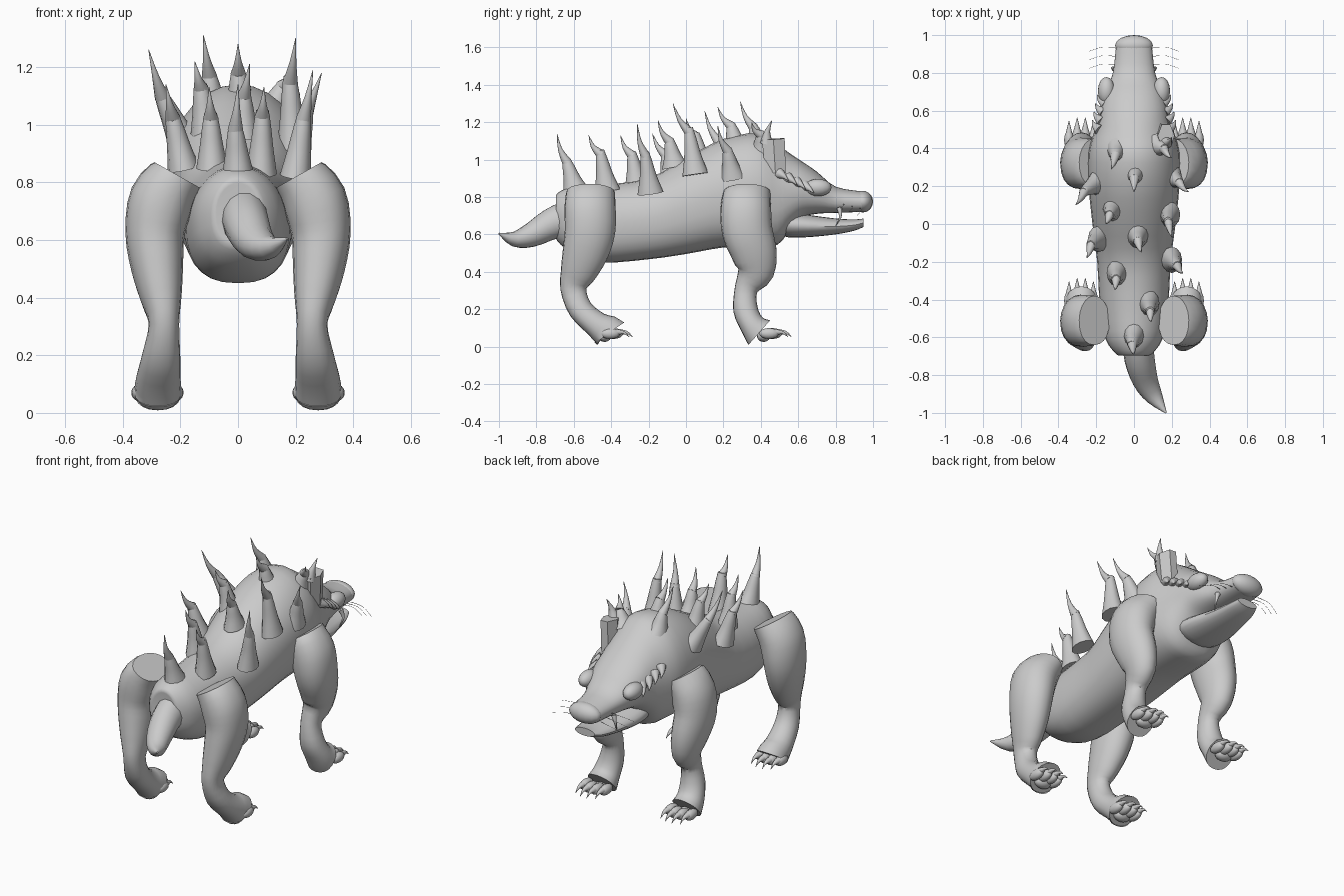
import bpy, bmesh, math
from mathutils import Vector

if "Cube" in bpy.data.objects:
    bpy.data.objects.remove(bpy.data.objects["Cube"], do_unlink=True)

skin = bpy.data.materials.new("grey_hide")
skin.use_nodes = True
GREY = (0.6, 0.6, 0.6, 1)
skin.diffuse_color = GREY
skin.node_tree.nodes["Principled BSDF"].inputs["Base Color"].default_value = GREY


def finish(name, bm, angle=40):
    bmesh.ops.recalc_face_normals(bm, faces=bm.faces)
    mesh = bpy.data.meshes.new(name)
    bm.to_mesh(mesh)
    bm.free()
    mesh.materials.append(skin)
    obj = bpy.data.objects.new(name, mesh)
    bpy.context.collection.objects.link(obj)
    bpy.ops.object.select_all(action="DESELECT")
    obj.select_set(True)
    bpy.context.view_layer.objects.active = obj
    bpy.ops.object.shade_smooth_by_angle(angle=math.radians(angle))
    return obj


def smooth_path(keys, steps):
    """Catmull-Rom through rows of numbers (position plus radii)."""
    out = []
    for i in range(len(keys) - 1):
        rows = [keys[max(i - 1, 0)], keys[i], keys[i + 1], keys[min(i + 2, len(keys) - 1)]]
        for s in range(steps):
            t = s / steps
            out.append([b + (c - a) * t / 2 + (2 * a - 5 * b + 4 * c - d) * t * t / 2
                        + (3 * b - a - 3 * c + d) * t ** 3 / 2 for a, b, c, d in zip(*rows)])
    return out + [list(keys[-1])]


def loft(name, keys, sides=16, steps=3, normal=None, first=None, last=None, belly=1):
    """Skin oval rings (x, y, z, width, depth) along a path; belly < 1 squares the underside."""
    rows = smooth_path(keys, steps)
    bm = bmesh.new()
    rings = []
    for i, row in enumerate(rows):
        centre = Vector(row[:3])
        n = normal or (Vector(rows[min(i + 1, len(rows) - 1)][:3]) - Vector(rows[max(i - 1, 0)][:3]))
        if i == 0 and first:
            n = first
        if i == len(rows) - 1 and last:
            n = last
        n = Vector(n).normalized()
        side = Vector((1, 0, 0)) if abs(n.x) < 0.9 else Vector((0, 1, 0))
        u = (side - n * side.dot(n)).normalized()
        v = n.cross(u)
        ring = []
        for k in range(sides):
            a = math.tau * k / sides
            c, s = math.cos(a), math.sin(a)
            if s > 0:
                c, s = math.copysign(abs(c) ** belly, c), s ** belly
            ring.append(bm.verts.new(centre + u * row[3] * c + v * row[4] * s))
        rings.append(ring)
    for low, high in zip(rings, rings[1:]):
        for k in range(sides):
            j = (k + 1) % sides
            bm.faces.new((low[k], low[j], high[j], high[k]))
    bm.faces.new(rings[0][::-1])
    bm.faces.new(rings[-1])
    return finish(name, bm)


def ball(name, centre, radii):
    bm = bmesh.new()
    bmesh.ops.create_uvsphere(bm, u_segments=16, v_segments=10, radius=1)
    bmesh.ops.scale(bm, vec=radii, verts=bm.verts)
    bmesh.ops.translate(bm, vec=centre, verts=bm.verts)
    return finish(name, bm)


def claw(name, root, tip, radius, bend=(0, 0, 0), sides=10):
    """Curved pointed horn, used for claws, fangs and spines."""
    a, b = Vector(root), Vector(tip)
    mid = a.lerp(b, 0.5) + Vector(bend)
    return loft(name, [(*a, radius, radius), (*mid, radius * 0.45, radius * 0.45),
                       (*b, 0.001, 0.001)], sides)


# Torso, neck and upper muzzle: y, underside, top, half width
TORSO = [(-.695, .6, .79, .07), (-.688, .565, .82, .095), (-.61, .5, .855, .15),
         (-.45, .45, .865, .18), (-.2, .467, .90, .195), (0, .495, 1.01, .22),
         (.2, .53, 1.11, .24), (.38, .535, 1.14, .24), (.49, .545, 1.08, .21),
         (.56, .63, 1.03, .19), (.62, .69, .99, .175), (.7, .71, .935, .15),
         (.8, .715, .855, .112), (.94, .72, .83, .095)]
loft("torso_and_head", [(0, y, (lo + hi) / 2, w, (hi - lo) / 2) for y, lo, hi, w in TORSO],
     sides=28, normal=(0, 1, 0), belly=.8)
JAW = [(.5, .61, .73, .1), (.54, .585, .725, .135), (.65, .585, .705, .135),
       (.8, .6, .685, .105), (.9, .62, .68, .085), (.95, .64, .685, .065)]
loft("lower_jaw", [(0, y, (lo + hi) / 2, w, (hi - lo) / 2) for y, lo, hi, w in JAW],
     sides=20, normal=(0, 1, 0))
ball("nose", (0, .945, .775), (.1, .055, .058))

# Tail sweeping to one side
loft("tail", [(.02, -.62, .69, .08, .1), (.03, -.72, .655, .08, .085), (.06, -.83, .595, .068, .065),
              (.11, -.92, .575, .045, .04), (.17, -1, .605, .004, .004)], sides=14)

# Legs with slanted shoulder cuts, paws, toes and claws
HIND = [(.21, -.51, .825, .092, .13), (.265, -.513, .74, .112, .137), (.288, -.513, .62, .103, .135),
        (.28, -.54, .5, .09, .122), (.267, -.575, .4, .072, .098), (.257, -.602, .31, .053, .07),
        (.266, -.565, .2, .066, .065), (.276, -.48, .12, .077, .07), (.278, -.41, .075, .083, .096)]
FORE_SIDE = [(.327, .125), (.32, .135), (.327, .135), (.364, .122), (.37, .1),
             (.322, .062), (.318, .066), (.352, .067), (.392, .088)]
FORE = [(x, y, z, w, d) for (x, _, z, w, _), (y, d) in zip(HIND, FORE_SIDE)]
for sx, side in ((1, "left"), (-1, "right")):
    for pair, path, foot, sole in (("hind", HIND, -.4, (0, .56, -.83)),
                                   ("fore", FORE, .45, (0, .75, -.66))):
        tag = f"{side}_{pair}"
        loft(tag + "_leg", [(sx * x, y, z, w, d) for x, y, z, w, d in path], sides=20,
             first=(sx * .09, 0, -.16), last=sole, belly=.88)
        for k in range(4):
            x = sx * (.215 + .043 * k)
            y = foot + (.012 if k in (1, 2) else -.006)
            ball(f"{tag}_toe_{k}", (x, y, .07), (.026, .052, .029))
            claw(f"{tag}_claw_{k}", (x, y + .035, .077), (x, y + .102, .052), .018, (0, .005, .01))
        ball(tag + "_pad", (sx * .278, foot - .035, .055), (.05, .035, .03))

# Back spines: base, joint, tip
SPINES = [((0, -.59, .83), (-.01, -.64, 1), (0, -.69, 1.14)),
          ((.08, -.42, .83), (.085, -.46, 1.05), (.09, -.52, 1.13)),
          ((-.09, -.26, .85), (-.095, -.29, 1.04), (-.1, -.35, 1.13)),
          ((.2, -.19, .82), (.23, -.22, 1.04), (.26, -.26, 1.19)),
          ((-.19, -.08, .85), (-.23, -.11, 1.04), (-.25, -.18, 1.14)),
          ((.02, -.06, .96), (.02, -.09, 1.11), (.04, -.15, 1.21)),
          ((.19, .05, .92), (.18, .015, 1.17), (.2, -.07, 1.3)),
          ((-.11, .08, .97), (-.13, .05, 1.14), (-.15, 0, 1.22)),
          ((-.19, .22, .94), (-.27, .17, 1.11), (-.31, .1, 1.26)),
          ((.2, .25, .9), (.24, .22, 1.06), (.29, .17, 1.18)),
          ((.01, .27, 1.06), (0, .24, 1.19), (0, .17, 1.28)),
          ((-.09, .39, 1.06), (-.1, .36, 1.18), (-.12, .29, 1.31)),
          ((.12, .41, 1.05), (.16, .4, 1.14), (.2, .35, 1.2))]
for i, (root, joint, tip) in enumerate(SPINES):
    a, j, b = Vector(root), Vector(joint), Vector(tip)
    loft(f"spine_sheath_{i}", [(*a, .055, .07), (*a.lerp(j, .4), .041, .046),
                               (*a.lerp(j, .75), .031, .033), (*j, .022, .022)], 12)
    claw(f"spine_tip_{i}", j.lerp(a, .1), b, .027, (0, -.01, -.008), 12)

# Single angular horn cup beside the crown
loft("horn_cup", [(.16, .478, .93, .045, .064), (.17, .467, 1.11, .045, .07)], sides=6, steps=1)
claw("horn_tip", (.17, .43, 1.09), (.2, .46, 1.21), .035, (0, -.01, 0))

# Face: eyes, cheek spines, fangs and whiskers
for sx, side in ((1, "left"), (-1, "right")):
    ball(side + "_eye", (sx * .146, .705, .85), (.045, .073, .046))
    for k in range(4):
        y, z = .5 + .045 * k, .925 - .022 * k
        claw(f"{side}_cheek_spine_{k}", (sx * (.185 - .011 * k), y, z),
             (sx * (.22 - .008 * k), y + .05, z - .04), .03, (sx * .008, 0, .005))
    claw(side + "_fang", (sx * .1, .82, .74), (sx * .105, .8, .645), .015, (sx * .012, .015, 0))
    for k in range(3):
        y = .84 + .045 * k
        claw(f"{side}_whisker_{k}", (sx * .09, y, .76 - .01 * k),
             (sx * .235, y - .015, .74 - .02 * k), .002, (0, .015, .01), 5)
